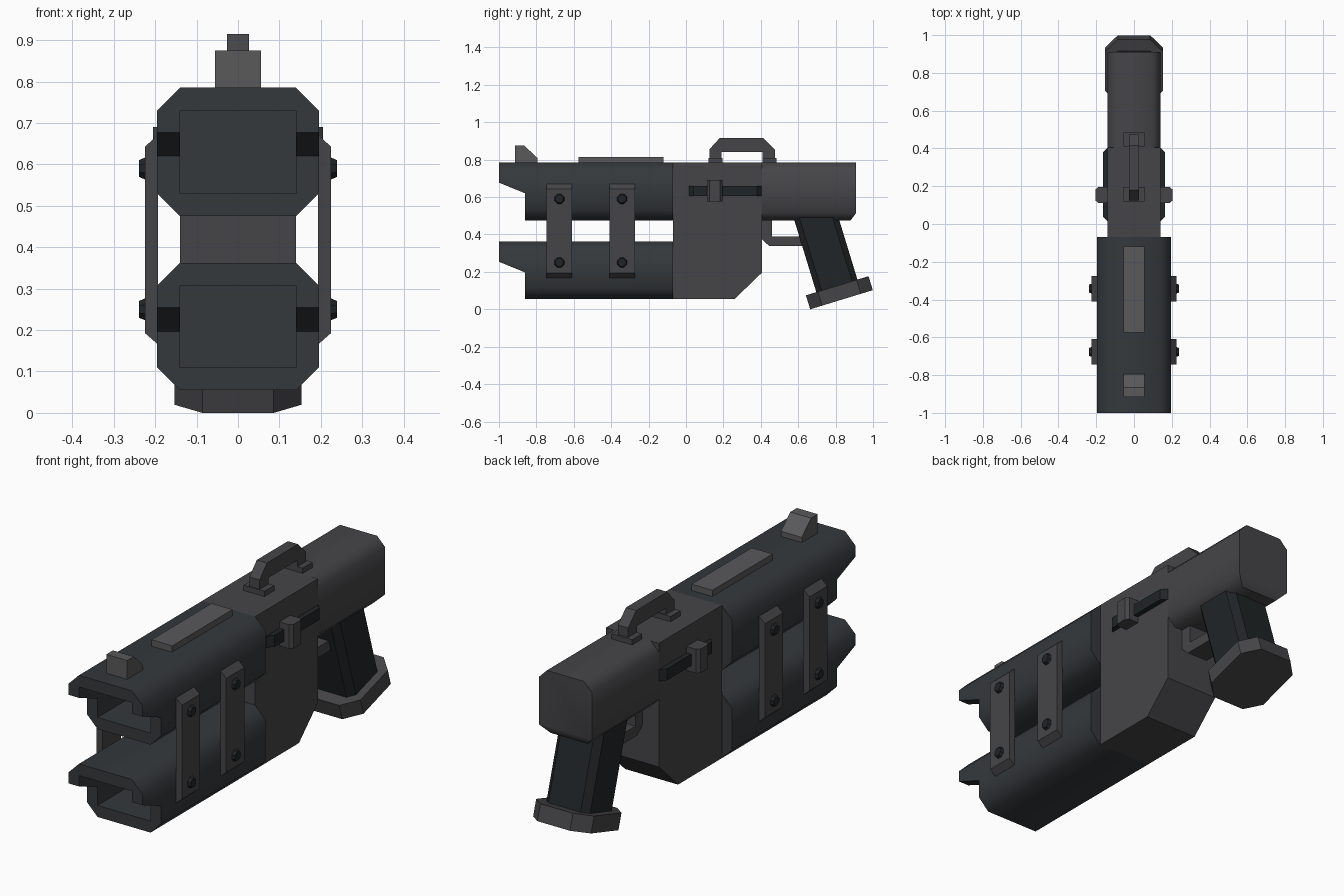
import bpy, bmesh, math
from mathutils import Matrix, Vector

if "Cube" in bpy.data.objects:
    bpy.data.objects.remove(bpy.data.objects["Cube"])


def material(name, r, g, b):
    m = bpy.data.materials.new(name)
    m.diffuse_color = (r, g, b, 1)
    m.use_nodes = True
    m.node_tree.nodes["Principled BSDF"].inputs["Base Color"].default_value = m.diffuse_color
    return m


FRAME = material("frame_grey", 0.06, 0.06, 0.065)
DARK = material("barrel_grey", 0.035, 0.04, 0.045)
BLACK = material("grip_black", 0.015, 0.018, 0.02)
LIGHT = material("pad_grey", 0.1, 0.1, 0.105)


def prism(name, pts, a, b, axis, mat=FRAME, matrix=None):
    """Extrude a 2D outline from a to b along the given axis."""
    place = {"X": lambda p, t: (t, p[0], p[1]),
             "Y": lambda p, t: (p[0], t, p[1]),
             "Z": lambda p, t: (p[0], p[1], t)}[axis]
    bm = bmesh.new()
    face = bm.faces.new([bm.verts.new(place(p, a)) for p in pts])
    ext = bmesh.ops.extrude_face_region(bm, geom=[face])
    shift = Vector(place((0, 0), b - a))
    bmesh.ops.translate(bm, vec=shift,
                        verts=[v for v in ext["geom"] if isinstance(v, bmesh.types.BMVert)])
    bmesh.ops.recalc_face_normals(bm, faces=bm.faces)
    if matrix:
        bm.transform(matrix)
    me = bpy.data.meshes.new(name)
    bm.to_mesh(me)
    bm.free()
    me.materials.append(mat)
    ob = bpy.data.objects.new(name, me)
    bpy.context.collection.objects.link(ob)
    return ob


def rect(u0, u1, v0, v1):
    return [(u0, v0), (u1, v0), (u1, v1), (u0, v1)]


def octagon(u0, u1, v0, v1, c):
    return [(u0 + c, v0), (u1 - c, v0), (u1, v0 + c), (u1, v1 - c),
            (u1 - c, v1), (u0 + c, v1), (u0, v1 - c), (u0, v0 + c)]


def cut(ob, cutter):
    """Subtract the cutter and remove it."""
    mod = ob.modifiers.new("cut", "BOOLEAN")
    mod.operation, mod.object, mod.solver = "DIFFERENCE", cutter, "EXACT"
    cutter.hide_render = True
    dg = bpy.context.evaluated_depsgraph_get()
    me = bpy.data.meshes.new_from_object(ob.evaluated_get(dg))
    ob.modifiers.clear()
    ob.data = me
    bpy.data.objects.remove(cutter)


def smooth(ob):
    bpy.ops.object.select_all(action="DESELECT")
    ob.select_set(True)
    bpy.context.view_layer.objects.active = ob
    bpy.ops.object.shade_smooth_by_angle(angle=math.radians(50))


# Two hollow octagonal barrels with stepped, slanted muzzles
for name, z0, z1 in (("lower_barrel", 0.055, 0.362), ("upper_barrel", 0.475, 0.785)):
    barrel = prism(name, octagon(-0.195, 0.195, z0, z1, 0.055), -1, -0.07, "Y", DARK)
    step = [(-1.1, z1 - 0.108), (-1, z1 - 0.108), (-0.86, z1 - 0.165),
            (-0.86, z0 - 0.1), (-1.1, z0 - 0.1)]
    cut(barrel, prism("muzzle_cutter", step, -0.3, 0.3, "X", DARK))
    bore = rect(-0.14, 0.14, z0 + 0.055, z1 - 0.056)
    cut(barrel, prism("bore_cutter", bore, -1.1, -0.4, "Y", DARK))
    smooth(barrel)

# Receiver block with chamfered lower rear corner
prism("receiver", [(-0.07, 0.055), (0.26, 0.055), (0.405, 0.195),
                   (0.405, 0.785), (-0.07, 0.785)], -0.14, 0.14, "X")

# Rear housing, octagonal, with the bottom rear edge cut off
rear = prism("rear_housing", octagon(-0.14, 0.14, 0.475, 0.785, 0.042), 0.405, 0.91, "Y")
cut(rear, prism("rear_cutter", [(0.88, 0.475), (0.925, 0.535), (1, 0.535), (1, 0.4), (0.85, 0.435)],
                -0.3, 0.3, "X"))
smooth(rear)

# Top plate and front sight
prism("top_plate", rect(-0.575, -0.12, 0.785, 0.815), -0.055, 0.055, "X", LIGHT)
prism("front_sight", [(-0.915, 0.78), (-0.915, 0.875), (-0.865, 0.875),
                      (-0.795, 0.81), (-0.795, 0.78)], -0.055, 0.055, "X", LIGHT)

# Carry handle and its feet
prism("carry_handle", [(0.125, 0.785), (0.125, 0.855), (0.18, 0.915), (0.415, 0.915),
                       (0.475, 0.855), (0.475, 0.785), (0.41, 0.785), (0.41, 0.84),
                       (0.19, 0.84), (0.19, 0.785)], -0.027, 0.027, "X")
for y in (0.12, 0.41):
    prism("handle_foot", rect(y, y + 0.075, 0.78, 0.81), -0.055, 0.055, "X")

# Parts repeated on both sides
for s in (-1, 1):
    def side(pts):
        return [(s * u, v) for u, v in pts]

    # Clamp straps joining the barrels, with octagonal bolts
    for y in (-0.677, -0.342):
        prism("clamp_strap", side([(0.193, 0.165), (0.225, 0.193), (0.225, 0.642), (0.193, 0.672)]),
              y - 0.068, y + 0.068, "Y")
        for z in (0.25, 0.59):
            bpy.ops.mesh.primitive_cone_add(
                vertices=8, radius1=0.031, radius2=0.022, depth=0.02,
                location=(s * 0.229, y, z), rotation=(math.pi / 8, s * math.pi / 2, 0))
            bolt = bpy.context.object
            bolt.name = "strap_bolt"
            bolt.rotation_euler = (0, s * math.pi / 2, 0)
            bolt.data.transform(Matrix.Rotation(math.pi / 8, 4, "Z"))
            bolt.data.materials.append(BLACK)

    # Slide rail with tapered ends and knob
    prism("slide_rail", side([(0.135, 0.01), (0.165, 0.04), (0.165, 0.38), (0.14, 0.405), (0.135, 0.405)]),
          0.605, 0.66, "Z", BLACK)
    prism("slide_knob", side([(0.14, 0.112), (0.19, 0.112), (0.205, 0.125),
                              (0.205, 0.182), (0.19, 0.195), (0.14, 0.195)]), 0.575, 0.69, "Z")

# Trigger guard
prism("trigger_guard", [(0.405, 0.475), (0.405, 0.375), (0.445, 0.338), (0.635, 0.338),
                        (0.63, 0.388), (0.46, 0.388), (0.46, 0.475)], -0.055, 0.055, "X")

# Raked grip and its octagonal base
rake = Matrix.Translation((0, 0.82, 0.0885)) @ Matrix.Rotation(math.radians(17), 4, "X")
prism("grip", octagon(-0.115, 0.115, -0.117, 0.113, 0.03), 0.03, 0.46, "Z", BLACK, rake)
prism("grip_base", octagon(-0.153, 0.153, -0.175, 0.175, 0.067), -0.039, 0.039, "Z", FRAME, rake)
